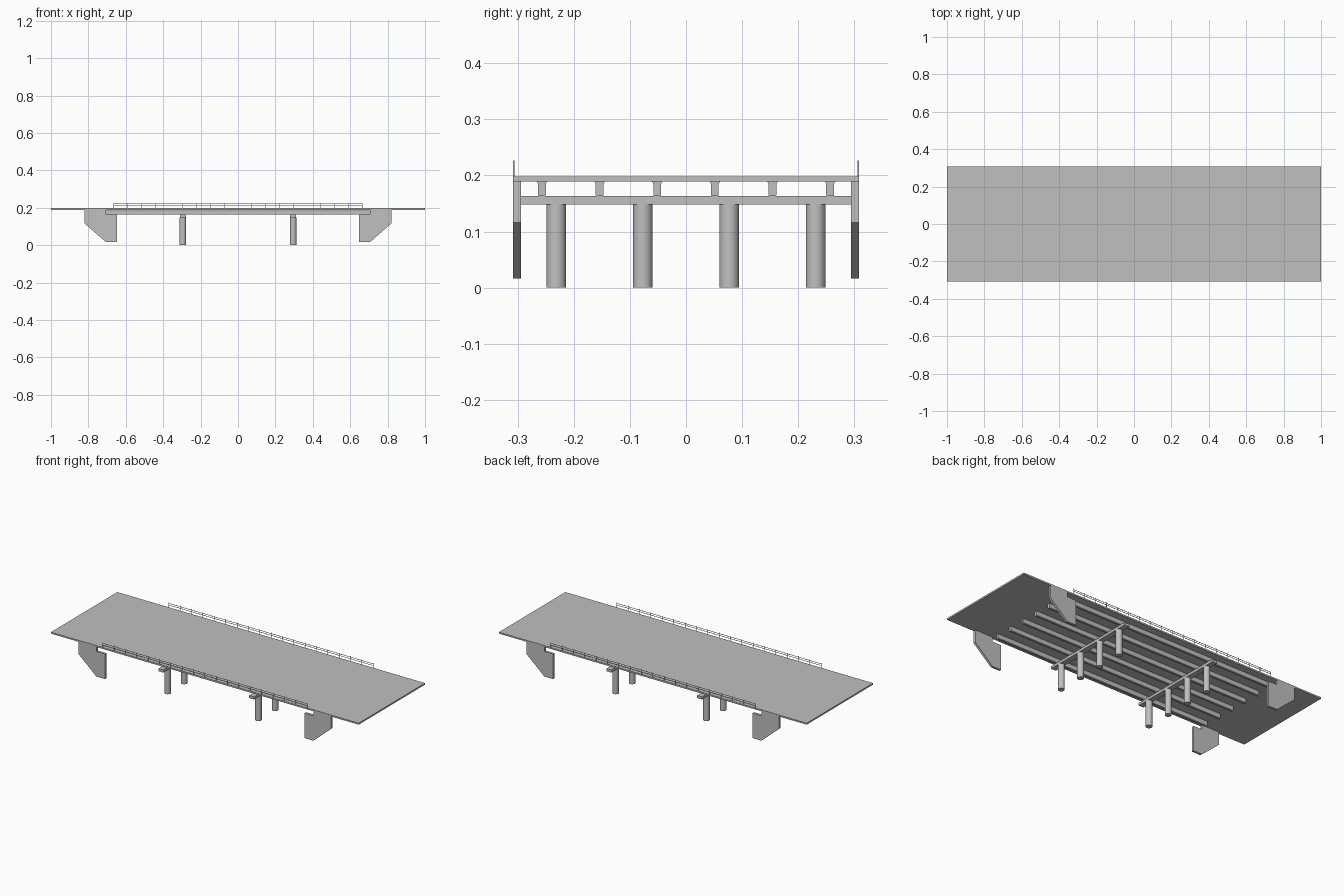
import bpy, bmesh, math
from mathutils import Vector

if "Cube" in bpy.data.objects:
    bpy.data.objects.remove(bpy.data.objects["Cube"], do_unlink=True)

grey = bpy.data.materials.new("concrete grey")
grey.use_nodes = True
colour = (0.53, 0.53, 0.53, 1)
grey.diffuse_color = colour
grey.node_tree.nodes["Principled BSDF"].inputs["Base Color"].default_value = colour


def finish(name, bm):
    bmesh.ops.recalc_face_normals(bm, faces=bm.faces)
    mesh = bpy.data.meshes.new(name)
    bm.to_mesh(mesh)
    bm.free()
    mesh.materials.append(grey)
    obj = bpy.data.objects.new(name, mesh)
    bpy.context.collection.objects.link(obj)
    return obj


def add_box(bm, centre, size):
    verts = bmesh.ops.create_cube(bm, size=1)["verts"]
    for v in verts:
        v.co = Vector(a * b for a, b in zip(v.co, size)) + Vector(centre)


def box(name, centre, size):
    bm = bmesh.new()
    add_box(bm, centre, size)
    return finish(name, bm)


def prism(name, points, depth):
    """Extrude a closed 3D outline along a vector."""
    bm = bmesh.new()
    face = bm.faces.new([bm.verts.new(p) for p in points])
    new = bmesh.ops.extrude_face_region(bm, geom=[face])["geom"]
    moved = [g for g in new if isinstance(g, bmesh.types.BMVert)]
    bmesh.ops.translate(bm, verts=moved, vec=depth)
    return finish(name, bm)


# Road deck, full length
DECK_TOP, DECK_BOTTOM = 0.198, 0.189
box("road_deck", (0, 0, (DECK_TOP + DECK_BOTTOM) / 2), (2, 0.616, DECK_TOP - DECK_BOTTOM))

# Girders with a flared top and chamfered foot
half = [(0.009, DECK_BOTTOM), (0.007, 0.185), (0.007, 0.165), (0.005, 0.163)]
outline = half + [(-y, z) for y, z in reversed(half)]
for i in range(6):
    y0 = (i - 2.5) * 0.1027
    prism(f"girder_{i + 1}", [(-0.705, y0 + y, z) for y, z in outline], (1.41, 0, 0))

# Wing walls, notched beside the girder ends
wall = [(0.82, DECK_BOTTOM), (0.82, 0.116), (0.705, 0.016), (0.648, 0.016),
        (0.648, 0.163), (0.705, 0.163), (0.705, DECK_BOTTOM)]
for sx, end in ((-1, "right"), (1, "left")):
    for y0, face in ((-0.308, "front"), (0.294, "back")):
        prism(f"wing_wall_{end}_{face}", [(sx * x, y0, z) for x, z in wall], (0, 0.014, 0))

# Piers: cap beam on four round columns
for sx, end in ((-1, "right"), (1, "left")):
    x0 = sx * 0.295
    box(f"cap_beam_{end}", (x0, 0, 0.1555), (0.032, 0.59, 0.015))
    for i in range(4):
        bm = bmesh.new()
        bmesh.ops.create_cone(bm, cap_ends=True, segments=32, radius1=0.0175,
                              radius2=0.0175, depth=0.148)
        column = finish(f"column_{end}_{i + 1}", bm)
        column.location = (x0, (i - 1.5) * 0.154, 0.074)
        for p in column.data.polygons:
            p.use_smooth = len(p.vertices) == 4

# Railings: thin posts with two rails on each edge
POSTS, SPAN = 19, 0.664
for y0, face in ((-0.307, "front"), (0.307, "back")):
    bm = bmesh.new()
    for i in range(POSTS):
        x = -SPAN + 2 * SPAN * i / (POSTS - 1)
        add_box(bm, (x, y0, 0.2115), (0.002, 0.002, 0.031))
    for z in (0.212, 0.222):
        add_box(bm, (0, y0, z), (2 * SPAN, 0.002, 0.002))
    finish(f"railing_{face}", bm)
